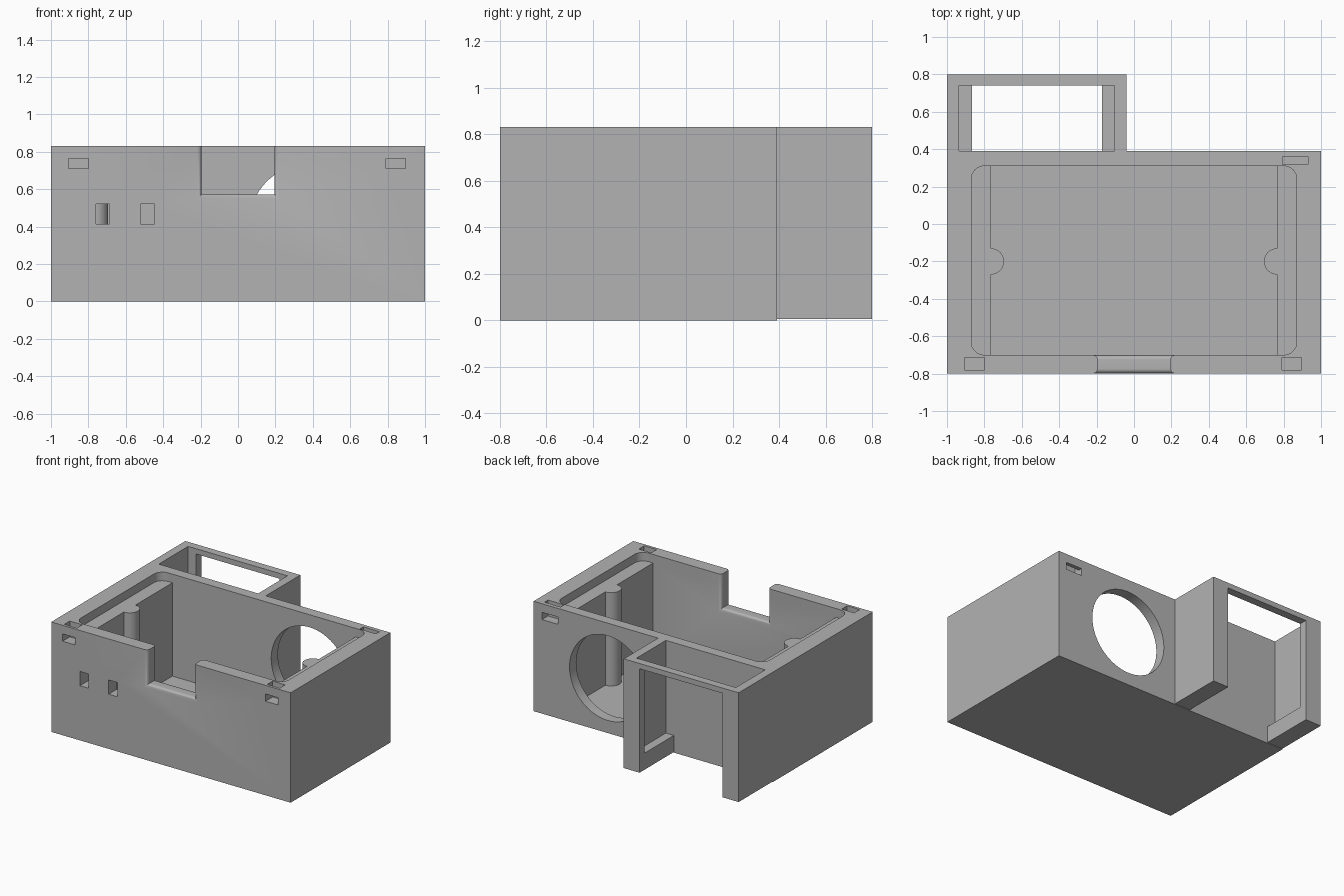
import bpy, bmesh
from math import sin, cos, pi, sqrt

if "Cube" in bpy.data.objects:
    bpy.data.objects.remove(bpy.data.objects["Cube"], do_unlink=True)

grey = bpy.data.materials.new("plain grey")
grey.use_nodes = True
grey.diffuse_color = (0.45, 0.45, 0.45, 1)
grey.node_tree.nodes["Principled BSDF"].inputs["Base Color"].default_value = grey.diffuse_color

H = 0.83           # overall height
LEDGE = 0.765      # height of the inner side ledges
FLOOR = 0.06
BACK = 0.39        # rear face of the main box


def loft(name, rings):
    """Closed solid through a row of rings with equal point counts."""
    bm = bmesh.new()
    rows = [[bm.verts.new(p) for p in ring] for ring in rings]
    n = len(rows[0])
    for a, b in zip(rows, rows[1:]):
        for i in range(n):
            j = (i + 1) % n
            bm.faces.new((a[i], a[j], b[j], b[i]))
    bm.faces.new(rows[0][::-1])
    bm.faces.new(rows[-1])
    bmesh.ops.recalc_face_normals(bm, faces=bm.faces)
    mesh = bpy.data.meshes.new(name)
    bm.to_mesh(mesh)
    bm.free()
    mesh.materials.append(grey)
    ob = bpy.data.objects.new(name, mesh)
    bpy.context.collection.objects.link(ob)
    return ob


def prism(name, outline, z0, z1):
    return loft(name, [[(x, y, z) for x, y in outline] for z in (z0, z1)])


def box(name, x0, x1, y0, y1, z0, z1):
    return prism(name, [(x0, y0), (x1, y0), (x1, y1), (x0, y1)], z0, z1)


def arc(cx, cy, r, a0, a1, n):
    return [(cx + r * cos(a0 + (a1 - a0) * i / n),
             cy + r * sin(a0 + (a1 - a0) * i / n)) for i in range(n + 1)]


def cut(target, tool):
    mod = target.modifiers.new("cut", 'BOOLEAN')
    mod.operation, mod.solver, mod.object = 'DIFFERENCE', 'EXACT', tool
    bpy.context.view_layer.objects.active = target
    bpy.ops.object.modifier_apply(modifier=mod.name)
    bpy.data.objects.remove(tool, do_unlink=True)


# Main box
body = box("main_box", -1, 1, -0.8, BACK, 0, H)

# Shallow rounded pocket down to the ledges
r, px, y0, y1 = 0.07, 0.87, -0.7, 0.31
pocket = []
for k, (cx, cy) in enumerate([(px - r, y1 - r), (r - px, y1 - r),
                              (r - px, y0 + r), (px - r, y0 + r)]):
    pocket += arc(cx, cy, r, k * pi / 2, (k + 1) * pi / 2, 8)
cut(body, prism("pocket", pocket, LEDGE, 1))

# Deep well with a half-round rib on each side
wx = 0.765
well = [(wx, y0)] + arc(wx, -0.2, r, -pi / 2, -3 * pi / 2, 16) + [(wx, y1), (-wx, y1)]
well += arc(-wx, -0.2, r, pi / 2, -pi / 2, 16) + [(-wx, y0)]
cut(body, prism("well", well, FLOOR, 1))

# Front notch with rounded lips
f = 0.025
steps = [(t, f - sqrt(max(0, f * f - (f - t) ** 2))) for t in [f * i / 6 for i in range(7)]]
sections = [(-0.82, f)] + [(-0.8 + t, o) for t, o in steps]
sections += [(-0.7 - t, o) for t, o in reversed(steps)] + [(-0.68, f)]
cut(body, loft("notch", [[(-0.195 - o, y, 0.573 - o), (0.195 + o, y, 0.573 - o),
                          (0.195 + o, y, 1), (-0.195 - o, y, 1)] for y, o in sections]))

# Round rear port
port = arc(0.38, 0.415, 0.32, 0, 2 * pi, 64)[:-1]
cut(body, loft("port", [[(x, y, z) for x, z in port] for y in (0.25, 0.5)]))

# Two small front windows
for x in (-0.76, -0.52):
    cut(body, box("window", x, x + 0.073, -0.9, -0.6, 0.413, 0.52))

# Corner strap slots: a hole from above meeting a hole from outside
for x0, x1, ya, yb, out in ((-0.905, -0.8, -0.78, -0.715, -0.9),
                            (0.79, 0.895, -0.78, -0.715, -0.9),
                            (0.795, 0.93, 0.318, 0.36, 0.5)):
    cut(body, box("slot_top", x0, x1, ya, yb, 0.71, 1))
    inner = yb if out < 0 else ya
    cut(body, box("slot_side", x0, x1, min(inner, out), max(inner, out), 0.71, 0.765))

# Rear frame: open shell with low inner steps and an open back
frame = box("rear_frame", -1, -0.04, BACK, 0.8, 0.005, H)
cut(frame, box("frame_bay", -0.935, -0.105, 0.3, 0.74, 0.13, 1))
cut(frame, box("frame_opening", -0.867, -0.172, 0.3, 0.9, -0.1, 0.79))

# Smooth the rounded parts, keep the edges crisp
for ob in (body, frame):
    bpy.ops.object.select_all(action='DESELECT')
    ob.select_set(True)
    bpy.context.view_layer.objects.active = ob
    bpy.ops.object.shade_smooth_by_angle(angle=pi / 6)
